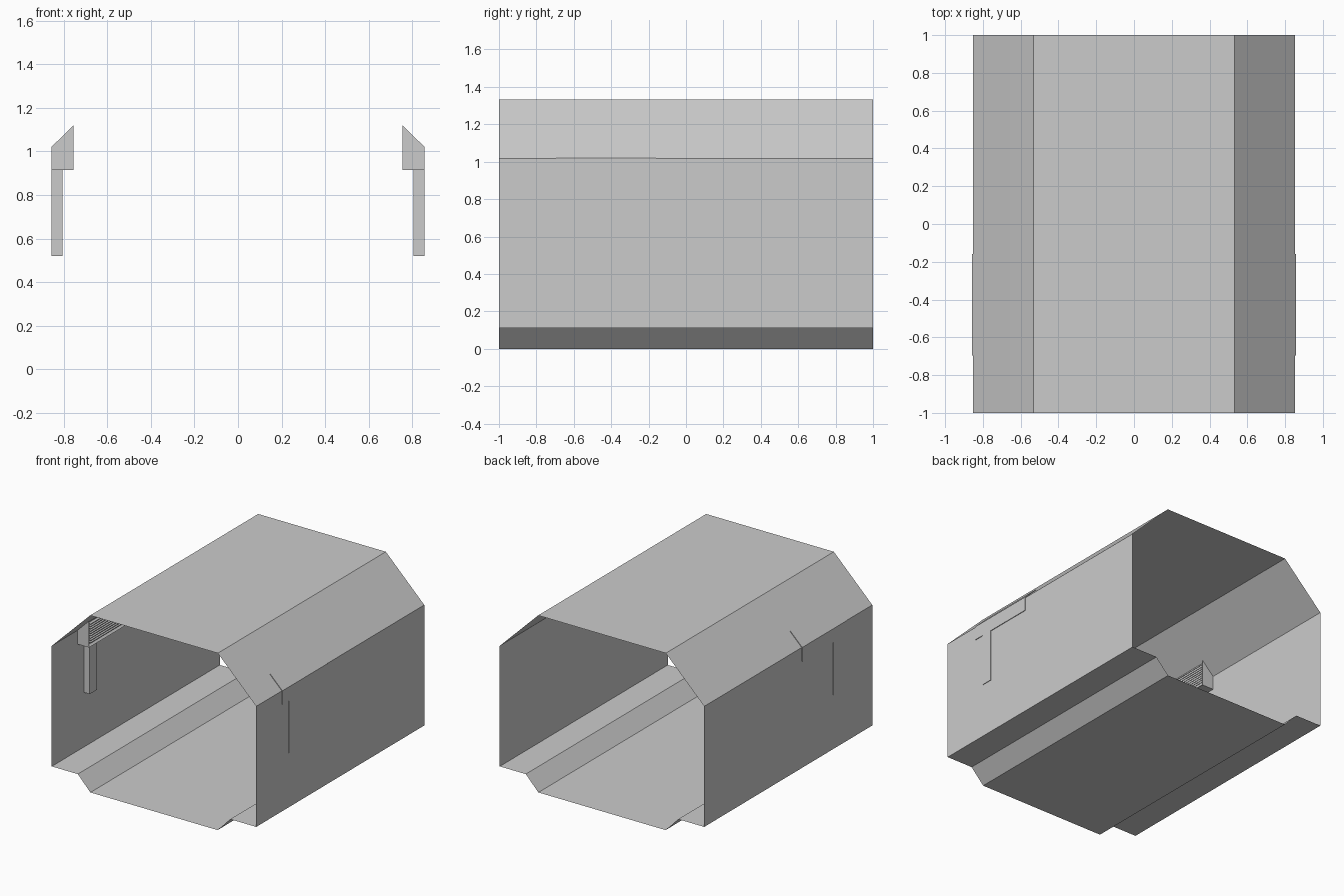
import bpy, bmesh
from mathutils import Vector

if "Cube" in bpy.data.objects:
    bpy.data.objects.remove(bpy.data.objects["Cube"])


def extrude_profile(name, profiles, y0, y1, caps=True, mirror=False, grille=None):
    """Extrude closed XZ profiles along Y; optionally recess the inward face."""
    bm = bmesh.new()
    for prof in profiles:
        a = [bm.verts.new((x, y0, z)) for x, z in prof]
        b = [bm.verts.new((x, y1, z)) for x, z in prof]
        n = len(prof)
        for i in range(n):
            j = (i + 1) % n
            bm.faces.new((a[i], a[j], b[j], b[i]))
        if caps:
            bm.faces.new(a)
            bm.faces.new(b[::-1])
    bmesh.ops.recalc_face_normals(bm, faces=bm.faces[:])
    if grille:
        inner = [f for f in bm.faces if f.normal.dot(Vector((-1, 0, 0))) > 0.99]
        bmesh.ops.inset_individual(bm, faces=inner, thickness=grille[0])
        for v in inner[0].verts:
            v.co.x += grille[1]
    me = bpy.data.meshes.new(name)
    bm.to_mesh(me)
    bm.free()
    ob = bpy.data.objects.new(name, me)
    bpy.context.collection.objects.link(ob)
    if mirror:
        m = ob.modifiers.new("Mirror", 'MIRROR')
        m.use_axis = (True, False, False)
        m.use_clip = False
    return ob


# Thin corridor shell, open at both ends
half = [(0.53, 0), (0.635, 0.11), (0.852, 0.11), (0.852, 1.018), (0.532, 1.333)]
shell = half + [(-x, z) for x, z in reversed(half)]
extrude_profile("corridor_shell", [shell], -1, 1, caps=False)

# Vent housings set into the wall and ceiling slope, with recessed inner face
housing = [(0.857, 0.915), (0.857, 1.02), (0.755, 1.12), (0.755, 0.915)]
extrude_profile("vent_housing", [housing], -0.695, -0.16, mirror=True, grille=(0.02, 0.014))

# Angled slats across the recess
slats = []
for i in range(9):
    z = 0.938 + i * 0.0175
    slats.append([(0.757, z), (0.769, z + 0.009), (0.769, z + 0.014), (0.757, z + 0.005)])
extrude_profile("vent_slats", slats, -0.675, -0.18, mirror=True)

# Duct running down the wall below each vent
duct = [(0.857, 0.52), (0.857, 0.915), (0.805, 0.915), (0.805, 0.52)]
extrude_profile("wall_duct", [duct], -0.615, -0.53, mirror=True)
